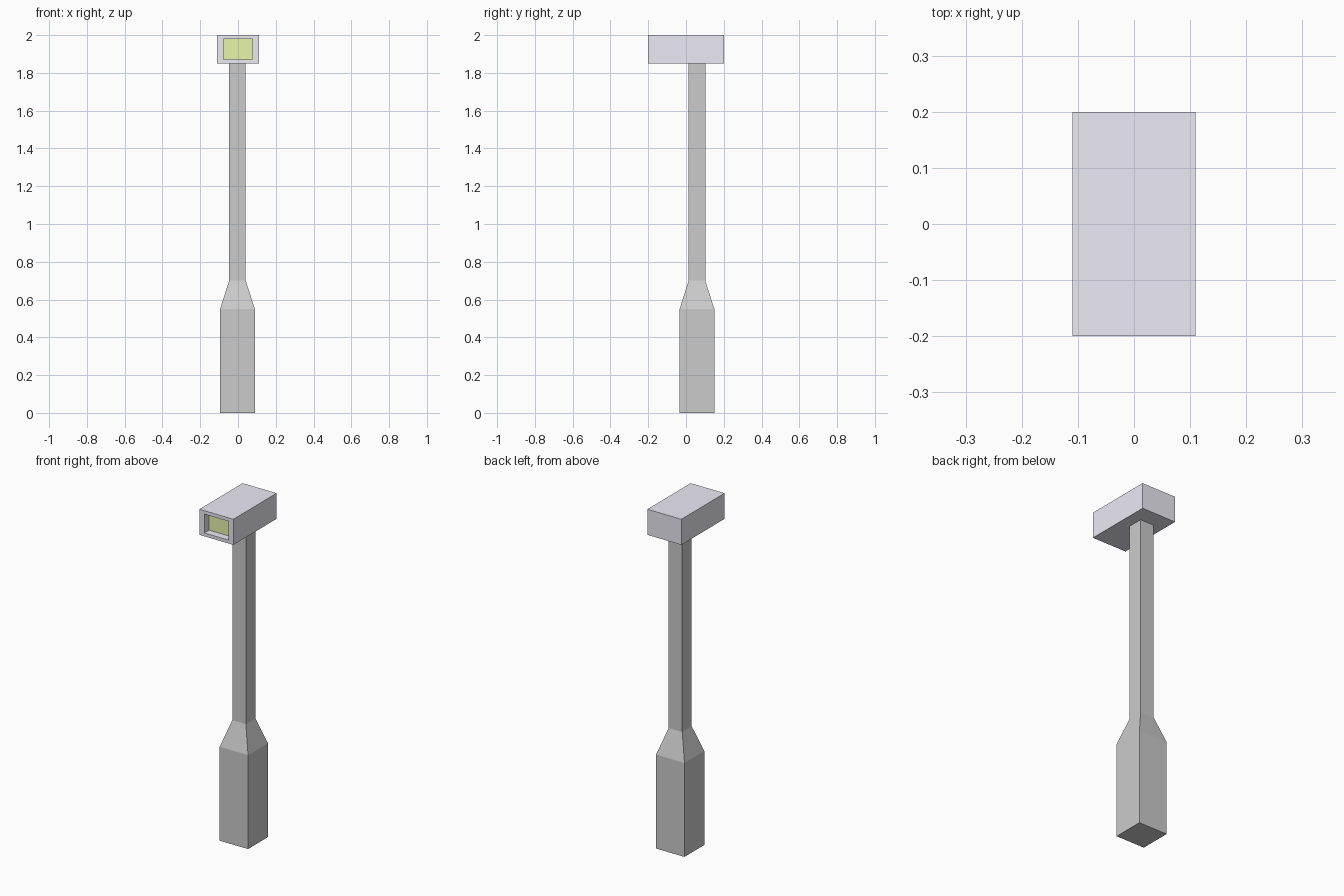
import bpy, bmesh
from mathutils import Vector

if "Cube" in bpy.data.objects:
    bpy.data.objects.remove(bpy.data.objects["Cube"])


def make_object(name, bm, color=None):
    bmesh.ops.recalc_face_normals(bm, faces=bm.faces[:])
    mesh = bpy.data.meshes.new(name)
    bm.to_mesh(mesh)
    bm.free()
    obj = bpy.data.objects.new(name, mesh)
    bpy.context.collection.objects.link(obj)
    if color:
        mat = bpy.data.materials.new(name + "_color")
        mat.diffuse_color = (*color, 1)
        mat.use_nodes = True
        mat.node_tree.nodes["Principled BSDF"].inputs["Base Color"].default_value = mat.diffuse_color
        mesh.materials.append(mat)
    return obj


def square_ring(bm, cx, cy, half, z):
    return [bm.verts.new((cx + sx * half, cy + sy * half, z))
            for sx, sy in ((-1, -1), (1, -1), (1, 1), (-1, 1))]


# Square post: wide base, tapered collar, slim shaft
bm = bmesh.new()
profile = [(0.092, 0), (0.092, 0.55), (0.044, 0.70), (0.044, 1.85)]
rings = [square_ring(bm, -0.003, 0.058, h, z) for h, z in profile]
for low, high in zip(rings, rings[1:]):
    for i in range(4):
        j = (i + 1) % 4
        bm.faces.new((low[i], low[j], high[j], high[i]))
bm.faces.new(rings[0])
bm.faces.new(rings[-1])
make_object("post", bm)

# Box head with a recessed window in its front face
bm = bmesh.new()
bmesh.ops.create_cube(bm, size=1)
for v in bm.verts:
    v.co = Vector((v.co.x * 0.22, v.co.y * 0.40, 1.925 + v.co.z * 0.15))
front = min(bm.faces, key=lambda f: f.calc_center_median().y)
bmesh.ops.inset_region(bm, faces=[front], thickness=0.02)
for v in front.verts:
    v.co.x *= 0.077 / abs(v.co.x)
    v.co.z = 1.98 if v.co.z > 1.925 else 1.87
pocket = bmesh.ops.extrude_face_region(bm, geom=[front])
new_verts = [g for g in pocket["geom"] if isinstance(g, bmesh.types.BMVert)]
bmesh.ops.translate(bm, verts=new_verts, vec=(0, 0.043, 0))
if front.is_valid:
    bmesh.ops.delete(bm, geom=[front], context='FACES_ONLY')
back = [f for f in bm.faces if all(v in new_verts for v in f.verts)]
screen_co = [v.co.copy() for v in back[0].verts]
bmesh.ops.delete(bm, geom=back, context='FACES_ONLY')
make_object("head_housing", bm, (0.84, 0.82, 0.91))

# Yellow-green screen closing the back of the recess, facing forward
bm = bmesh.new()
face = bm.faces.new([bm.verts.new(co) for co in screen_co])
face.normal_update()
flip = face.normal.y > 0
screen = make_object("screen", bm, (0.80, 0.91, 0.40))
screen.data.update()
if screen.data.polygons[0].normal.y > 0:
    screen.data.flip_normals()
